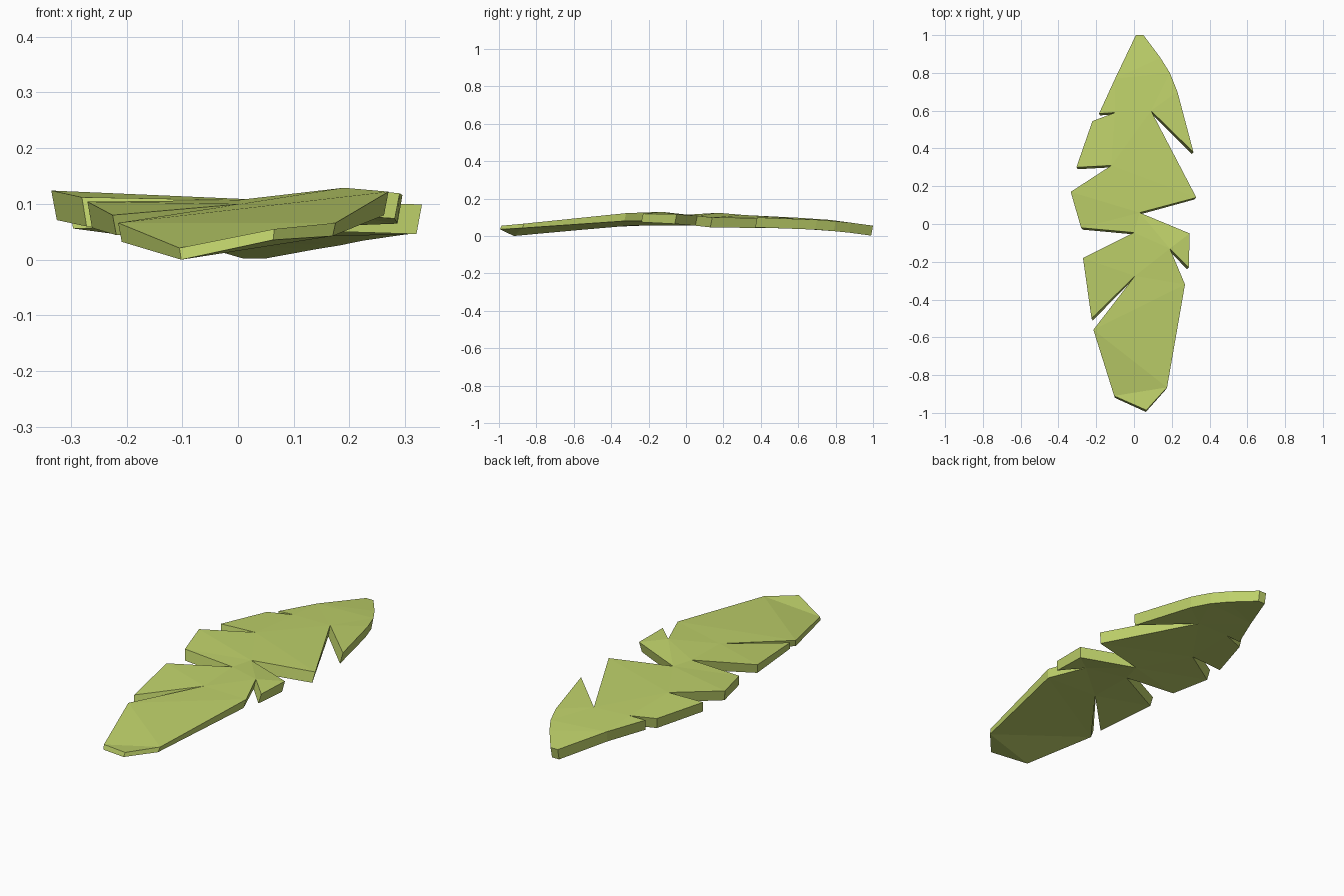
import bpy, bmesh

if "Cube" in bpy.data.objects:
    bpy.data.objects.remove(bpy.data.objects["Cube"])

# Upper outline of the torn leaf, clockwise from the tip: x, y, top height
OUTLINE = [
    (0.01, 1.0, .055), (0.05, 1.0, .055), (0.14, .88, .071), (0.19, .80, .079),
    (0.23, .70, .087), (0.315, .38, .099), (0.09, .60, .093), (0.33, .14, .099),
    (0.03, .06, .108), (0.295, -.05, .116), (0.29, -.23, .119), (0.19, -.13, .129),
    (0.27, -.32, .122), (0.175, -.865, .066), (0.065, -.985, .055),
    (-0.105, -.91, .021), (-0.215, -.56, .066), (0.005, -.275, .100),
    (-0.225, -.50, .080), (-0.27, -.18, .104), (0.0, -.045, .107),
    (-0.28, -.02, .112), (-0.335, .17, .124), (-0.12, .31, .112),
    (-0.305, .30, .109), (-0.22, .545, .098), (-0.10, .59, .098),
    (-0.185, .585, .096), (-0.10, .77, .086),
]


def underside(co):
    """Matching lower point: slightly inset, thinner toward the front end."""
    x, y, z = co
    return (x * 0.97, y - 0.01, max(0.0, z - (0.053 + 0.034 * min(y, 0))))


bm = bmesh.new()
top = [bm.verts.new(p) for p in OUTLINE]
low = [bm.verts.new(underside(p)) for p in OUTLINE]
pair = dict(zip(top, low))

# Upper blade surface, then the same facets underneath
face = bm.faces.new(top)
facets = bmesh.ops.triangulate(bm, faces=[face])["faces"]
for f in facets:
    bm.faces.new([pair[v] for v in reversed(f.verts)])

# Cut edge around the outline
n = len(top)
for i in range(n):
    j = (i + 1) % n
    bm.faces.new((top[j], top[i], low[i], low[j]))
bmesh.ops.recalc_face_normals(bm, faces=bm.faces[:])

mesh = bpy.data.meshes.new("leaf_blade")
bm.to_mesh(mesh)
bm.free()
mat = bpy.data.materials.new("yellow green")
mat.diffuse_color = (0.52, 0.64, 0.145, 1)
mat.use_nodes = True
mat.node_tree.nodes["Principled BSDF"].inputs["Base Color"].default_value = mat.diffuse_color
mesh.materials.append(mat)
leaf = bpy.data.objects.new("leaf_blade", mesh)
bpy.context.collection.objects.link(leaf)
